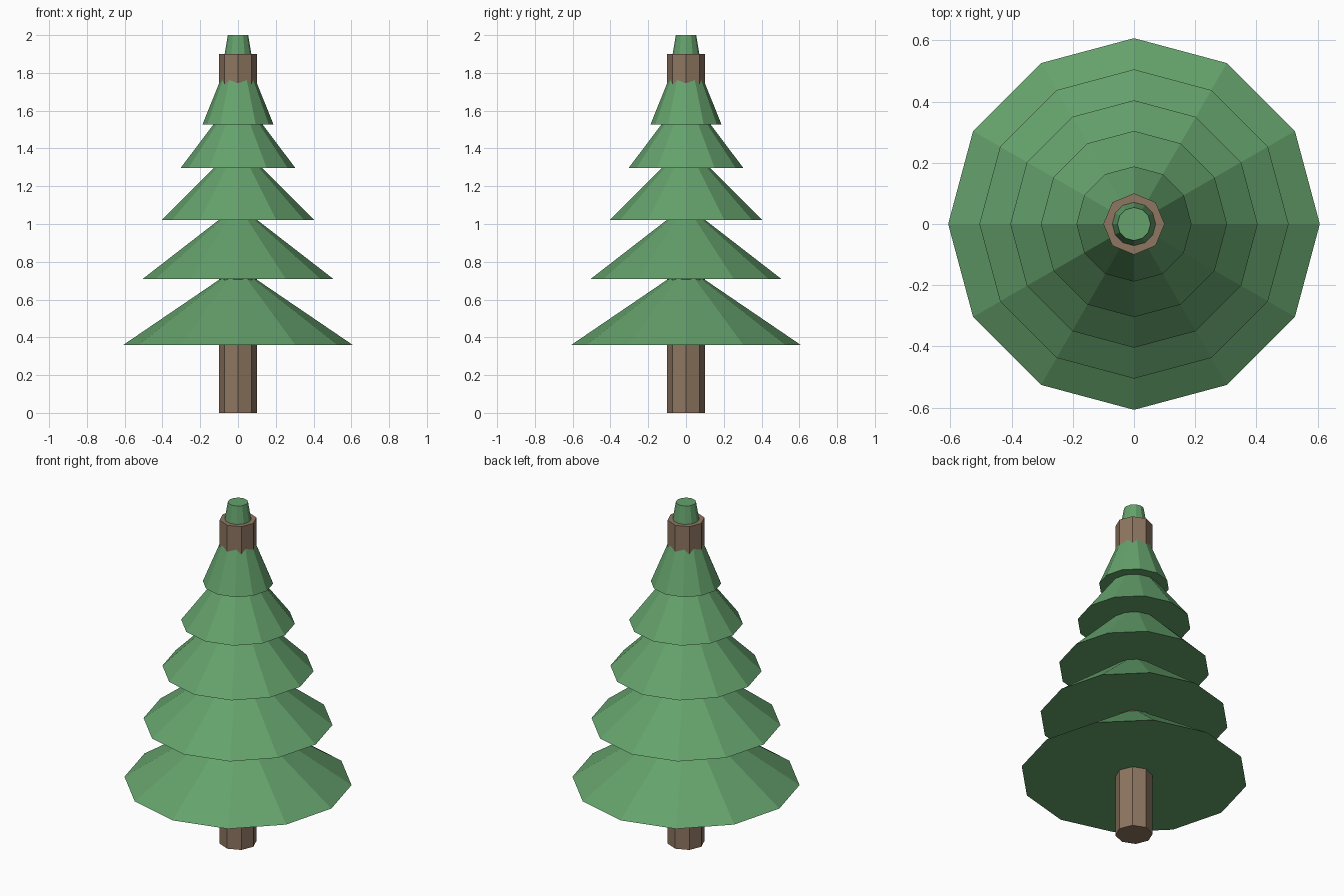
import bpy, bmesh
from math import cos, sin, tau

if "Cube" in bpy.data.objects:
    bpy.data.objects.remove(bpy.data.objects["Cube"])


def lathe(name, profile, sides, color):
    """Flat-shaded capped solid from (radius, height) rings."""
    bm = bmesh.new()
    rings = [[bm.verts.new((r * cos(tau * i / sides), r * sin(tau * i / sides), z))
              for i in range(sides)] for r, z in profile]
    for a, b in zip(rings, rings[1:]):
        for i in range(sides):
            j = (i + 1) % sides
            bm.faces.new((a[i], a[j], b[j], b[i]))
    bm.faces.new(rings[0][::-1])
    bm.faces.new(rings[-1])
    bmesh.ops.recalc_face_normals(bm, faces=bm.faces)
    mesh = bpy.data.meshes.new(name)
    bm.to_mesh(mesh)
    bm.free()
    mat = bpy.data.materials.new(name + "_color")
    mat.diffuse_color = (*color, 1)
    mat.use_nodes = True
    mat.node_tree.nodes["Principled BSDF"].inputs["Base Color"].default_value = mat.diffuse_color
    mesh.materials.append(mat)
    obj = bpy.data.objects.new(name, mesh)
    bpy.context.collection.objects.link(obj)
    return obj


# Trunk: octagonal post poking out between the upper tiers and the tip
lathe("trunk", [(0.1, 0), (0.1, 1.9)], 8, (0.27, 0.18, 0.12))

# Foliage: five stacked twelve-sided skirts (rim, then neck) and a blunt tip
foliage = [
    (0.607, 0.36), (0.094, 0.709),
    (0.505, 0.709), (0.102, 1.021),
    (0.404, 1.021), (0.13, 1.296),
    (0.304, 1.296), (0.13, 1.527),
    (0.188, 1.527), (0.094, 1.76),
    (0.054, 2.0),
]
lathe("foliage", foliage, 12, (0.13, 0.36, 0.15))
